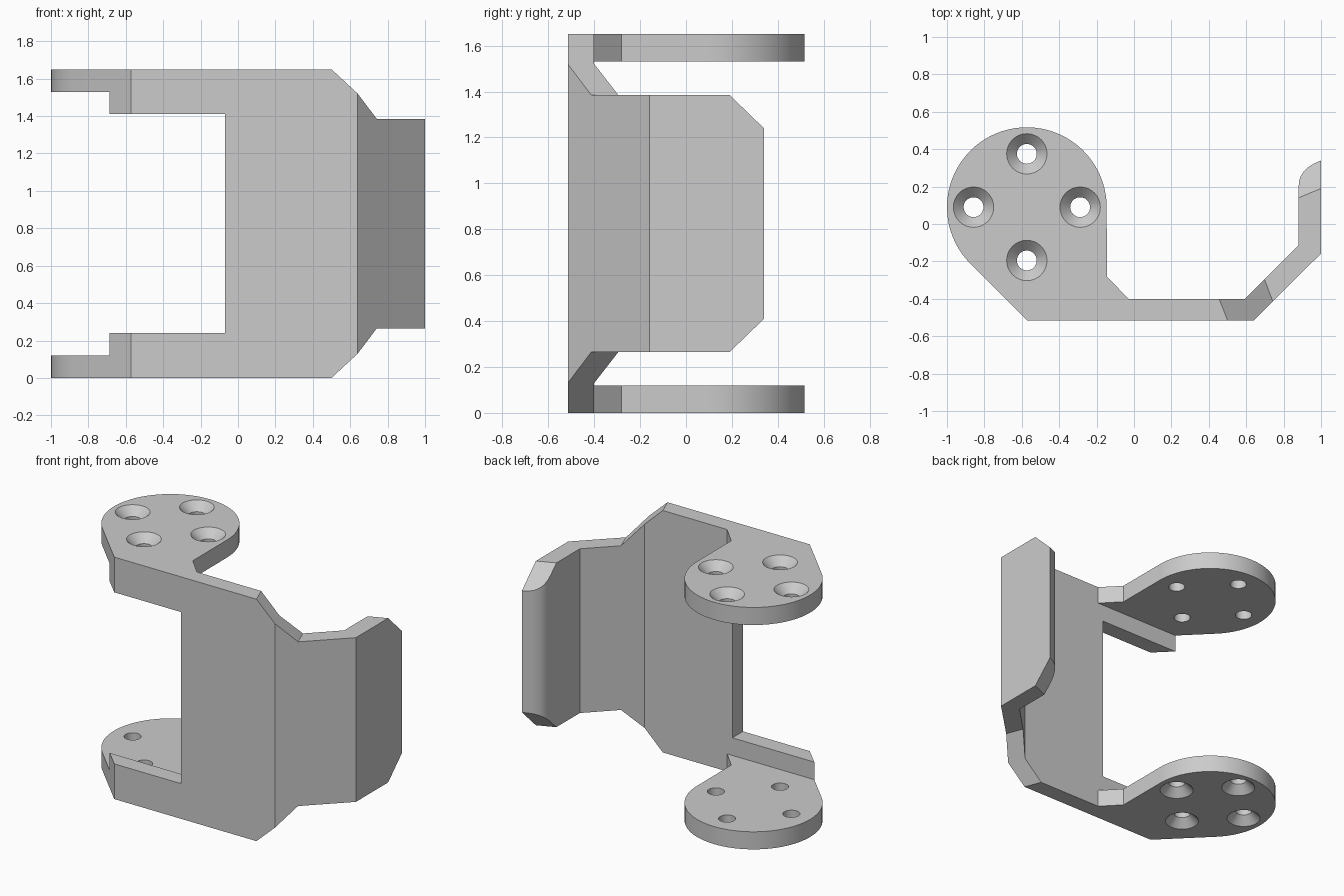
import bpy, bmesh
from math import sin, cos, pi, radians

if "Cube" in bpy.data.objects:
    bpy.data.objects.remove(bpy.data.objects["Cube"])

H = 1.65          # full height
T = 0.12          # sheet thickness
CX, CY, R = -0.573, 0.09, 0.427   # ear disc


def loft(name, rings):
    """Skin a list of equal-length vertex rings and cap both ends."""
    bm = bmesh.new()
    vs = [[bm.verts.new(p) for p in ring] for ring in rings]
    n = len(rings[0])
    for a, b in zip(vs, vs[1:]):
        for i in range(n):
            j = (i + 1) % n
            bm.faces.new((a[i], a[j], b[j], b[i]))
    bm.faces.new(vs[0])
    bm.faces.new(vs[-1])
    bmesh.ops.remove_doubles(bm, verts=bm.verts, dist=1e-5)
    bmesh.ops.recalc_face_normals(bm, faces=bm.faces)
    me = bpy.data.meshes.new(name)
    bm.to_mesh(me)
    bm.free()
    ob = bpy.data.objects.new(name, me)
    bpy.context.collection.objects.link(ob)
    return ob


def prism(name, outline, z0, z1):
    return loft(name, [[(x, y, z) for x, y in outline] for z in (z0, z1)])


def combine(target, tool, op):
    """Apply a boolean and discard the tool object."""
    tool.hide_render = True
    m = target.modifiers.new(op, 'BOOLEAN')
    m.operation, m.object, m.solver = op, tool, 'EXACT'
    bpy.context.view_layer.objects.active = target
    bpy.ops.object.modifier_apply(modifier=m.name)
    bpy.data.objects.remove(tool)


# Bent sheet: stations of (outer xy, inner xy, top z)
def wing_z(x, y):
    return 1.385 - 0.967 * (y - 0.19 - (x - 1) * 0.4167)


def station(o, i, zo, zi):
    return [(*o, H - zo), (*o, zo), (*i, zi), (*i, H - zi)]


rings = [station(o, i, z, z) for o, i, z in (
    ((-0.573, -0.515), (-0.688, -0.40), H),
    ((0.50, -0.515), (0.455, -0.40), H),
    ((0.64, -0.515), (0.592, -0.40), 1.52),
    ((0.742, -0.413), (0.697, -0.295), 1.385),
    ((1.0, -0.158), (0.88, -0.112), 1.385),
    ((1.0, 0.19), (0.88, 0.14), 1.385))]
# Rounded, chamfered wing tip
tip = [(0.88, 0.20), (0.883, 0.23), (0.892, 0.257), (0.907, 0.28),
       (0.93, 0.303), (0.96, 0.322), (1.0, 0.34)]
for k, p in enumerate(tip, 1):
    o = (1.0, 0.19 + 0.15 * k / len(tip))
    rings.append(station(o, p, wing_z(*o), wing_z(*p)))
bracket = loft("bracket", rings)

# Opening between the two arms
combine(bracket, prism("opening", [(-1.2, -0.6), (-0.07, -0.6), (-0.07, -0.3), (-1.2, -0.3)],
                       0.24, 1.41), 'DIFFERENCE')

# Ear outline: disc blending into the arm
N = 48
ear = [(-0.03, -0.515), (-0.03, -0.40), (-0.145, -0.28)]
ear += [(CX + R * cos(a), CY + R * sin(a))
        for a in (1.25 * pi * k / N for k in range(N + 1))]
ear += [(-0.688, -0.40), (-0.573, -0.515)]

for z_out, s in ((H, -1), (0.0, 1)):
    zs = sorted((z_out, z_out + s * T))
    combine(bracket, prism("ear", ear, *zs), 'UNION')
    # Four countersunk holes, wide on the outside
    for q in range(4):
        hx, hy = CX + 0.285 * cos(q * pi / 2), CY + 0.285 * sin(q * pi / 2)
        prof = [(0.118, -0.01), (0.053, 0.055), (0.053, T + 0.02)]
        cut = loft("hole", [[(hx + r * cos(2 * pi * k / 32), hy + r * sin(2 * pi * k / 32),
                              z_out + s * d) for k in range(32)] for r, d in prof])
        combine(bracket, cut, 'DIFFERENCE')

# Smooth curved walls, keep folds sharp
bpy.ops.object.select_all(action='DESELECT')
bracket.select_set(True)
bpy.context.view_layer.objects.active = bracket
bpy.ops.object.shade_smooth_by_angle(angle=radians(25))
